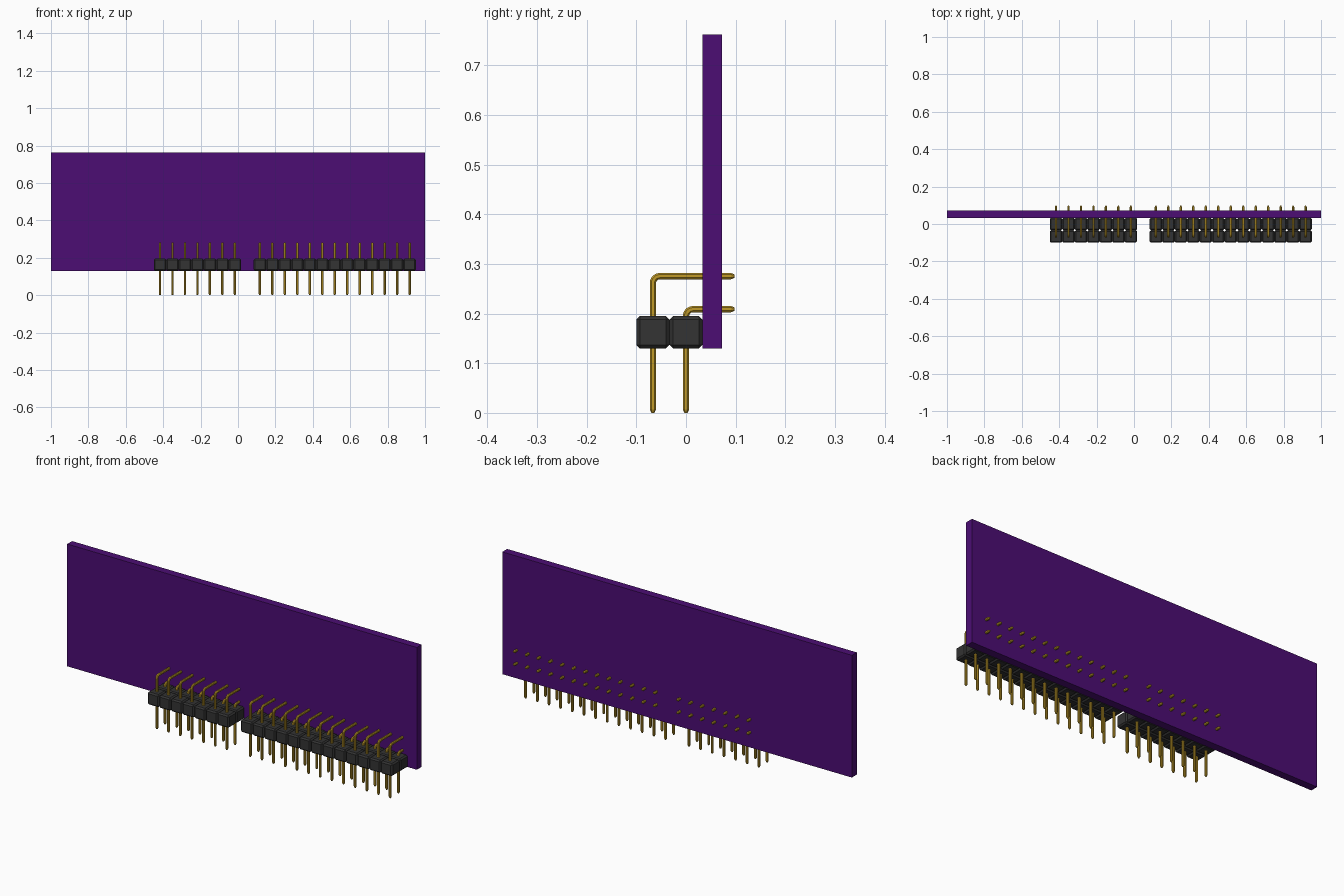
import bpy, bmesh, math
from mathutils import Vector

if "Cube" in bpy.data.objects:
    bpy.data.objects.remove(bpy.data.objects["Cube"], do_unlink=True)

PITCH = 0.0667
BLOCK_Z = 0.1625
HALF = 0.0063     # half the pin thickness


def material(name, rgb):
    m = bpy.data.materials.new(name)
    m.use_nodes = True
    m.diffuse_color = (*rgb, 1)
    m.node_tree.nodes["Principled BSDF"].inputs["Base Color"].default_value = (*rgb, 1)
    return m


purple = material("purple board", (0.072, 0.004, 0.175))
black = material("black plastic", (0.033, 0.033, 0.033))
gold = material("gold metal", (0.54, 0.33, 0.022))


def to_mesh(bm, name, mat):
    bmesh.ops.recalc_face_normals(bm, faces=bm.faces)
    me = bpy.data.meshes.new(name)
    bm.to_mesh(me)
    bm.free()
    me.materials.append(mat)
    return me


def place(name, mesh, loc):
    ob = bpy.data.objects.new(name, mesh)
    ob.location = loc
    bpy.context.collection.objects.link(ob)
    return ob


def box_mesh(name, size, bevel, mat):
    bm = bmesh.new()
    bmesh.ops.create_cube(bm, size=1)
    bmesh.ops.scale(bm, vec=size, verts=bm.verts)
    if bevel:
        bmesh.ops.bevel(bm, geom=bm.edges[:], offset=bevel, segments=1, affect='EDGES')
    return to_mesh(bm, name, mat)


def pin_mesh(name, y0, z_bend, mat, r=0.014, y_end=0.098, tip=0.007):
    """Right-angle pin: up from z = 0, rounded bend, then back through the board."""
    # Stations: (y, z, angle of travel, section scale)
    path = [(y0, 0, 0, 0.5), (y0, tip, 0, 1)]
    for i in range(6):
        a = math.pi / 2 * i / 5
        path.append((y0 + r - r * math.cos(a), z_bend - r + r * math.sin(a), a, 1))
    path += [(y_end - tip, z_bend, math.pi / 2, 1), (y_end, z_bend, math.pi / 2, 0.5)]
    # Chamfered square section
    c = HALF * 0.5
    section = [(HALF, -c), (HALF, c), (c, HALF), (-c, HALF),
               (-HALF, c), (-HALF, -c), (-c, -HALF), (c, -HALF)]
    bm = bmesh.new()
    rings = []
    for y, z, a, s in path:
        side = Vector((0, math.cos(a), -math.sin(a)))
        rings.append([bm.verts.new(Vector((u * s, y, z)) + side * v * s) for u, v in section])
    n = len(section)
    for p, q in zip(rings, rings[1:]):
        for k in range(n):
            bm.faces.new((p[k], p[(k + 1) % n], q[(k + 1) % n], q[k]))
    bm.faces.new(rings[0])
    bm.faces.new(rings[-1])
    return to_mesh(bm, name, mat)


# Circuit board
place("board", box_mesh("board", (2, 0.04, 0.632), 0, purple), (0, 0.053, 0.446))

# Pin headers: a short and a long strip, each two rows deep
block = box_mesh("header_block", (PITCH, PITCH, 0.065), 0.007, black)
rows = (("front", -PITCH, pin_mesh("front_pin", -PITCH, 0.2755, gold)),
        ("back", 0.0, pin_mesh("back_pin", 0.0, 0.209, gold)))

for strip, x0, count in (("right", -0.417, 7), ("left", 0.117, 13)):
    for i in range(count):
        x = x0 + i * PITCH
        for row, y, pin in rows:
            place(f"{strip}_{row}_block_{i + 1}", block, (x, y, BLOCK_Z))
            place(f"{strip}_{row}_pin_{i + 1}", pin, (x, 0, 0))
